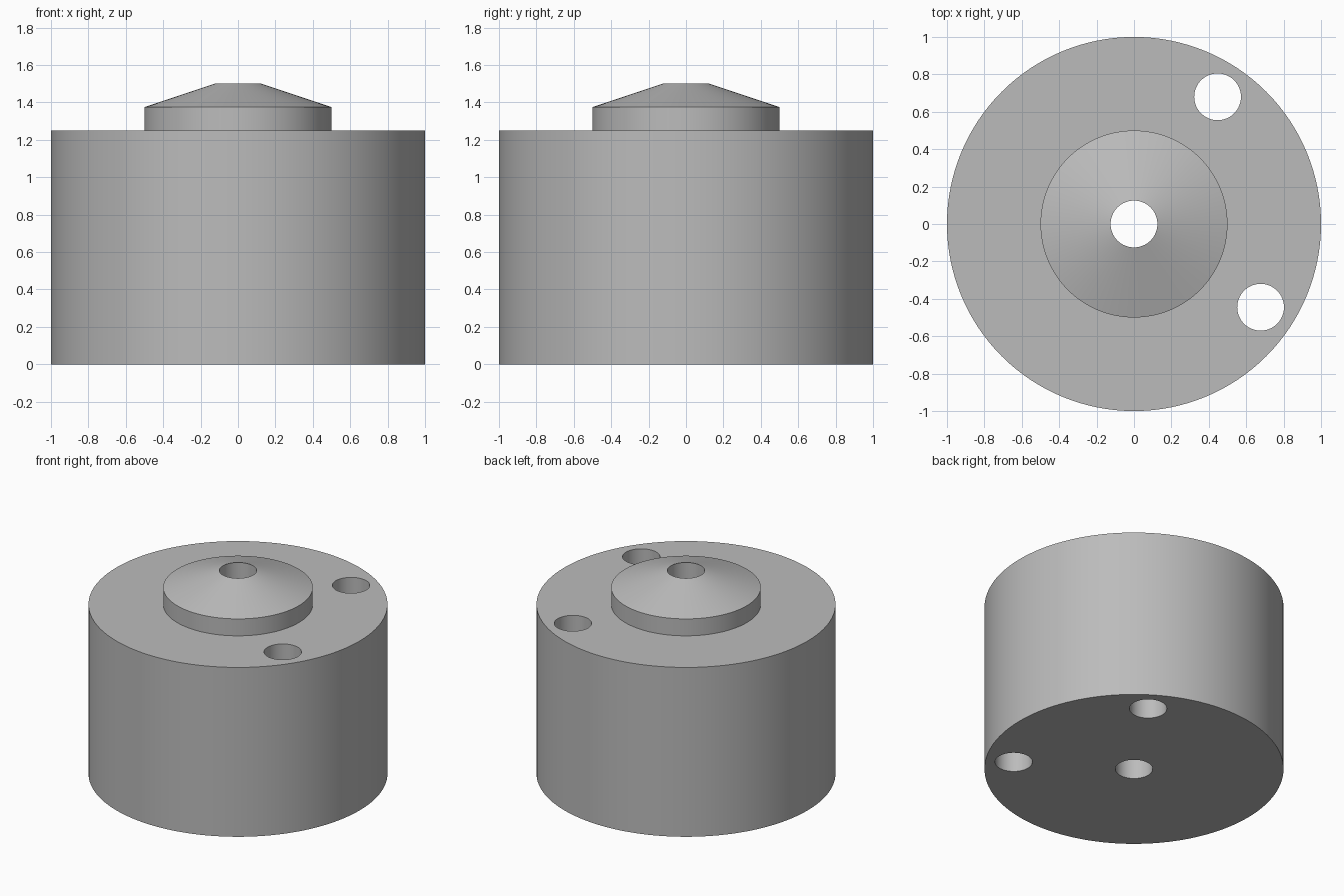
import bpy
import bmesh
from math import pi, radians
from mathutils import Matrix, Vector

cube = bpy.data.objects.get("Cube")
if cube:
    bpy.data.objects.remove(cube, do_unlink=True)

SEGMENTS = 128
HOLE_RADIUS = 0.125

# Plain grey for the whole part
grey = bpy.data.materials.new("grey")
grey.use_nodes = True
colour = (0.5, 0.5, 0.5, 1)
grey.diffuse_color = colour
grey.node_tree.nodes["Principled BSDF"].inputs["Base Color"].default_value = colour


def finish(name, bm):
    bmesh.ops.recalc_face_normals(bm, faces=bm.faces)
    mesh = bpy.data.meshes.new(name)
    bm.to_mesh(mesh)
    bm.free()
    mesh.materials.append(grey)
    obj = bpy.data.objects.new(name, mesh)
    bpy.context.collection.objects.link(obj)
    return obj


# Body with stepped conical boss and central bore, lathed from one closed profile
profile = [(HOLE_RADIUS, 0), (1, 0), (1, 1.25), (0.5, 1.25),
           (0.5, 1.375), (HOLE_RADIUS, 1.5)]
bm = bmesh.new()
verts = [bm.verts.new((r, 0, z)) for r, z in profile]
edges = [bm.edges.new((v, verts[(i + 1) % len(verts)])) for i, v in enumerate(verts)]
bmesh.ops.spin(bm, geom=verts + edges, cent=Vector(), axis=Vector((0, 0, 1)),
               angle=2 * pi, steps=SEGMENTS, use_merge=True)
bmesh.ops.remove_doubles(bm, verts=bm.verts, dist=0.0001)
body = finish("bored_body", bm)

# Two off-centre through holes
bm = bmesh.new()
for x, y in [(0.447, 0.68), (0.677, -0.445)]:
    bmesh.ops.create_cone(bm, cap_ends=True, segments=64, radius1=HOLE_RADIUS,
                          radius2=HOLE_RADIUS, depth=2,
                          matrix=Matrix.Translation((x, y, 0.6)))
cutter = finish("hole_cutter", bm)
cutter.hide_render = True

bpy.ops.object.select_all(action="DESELECT")
body.select_set(True)
bpy.context.view_layer.objects.active = body
cut = body.modifiers.new("through_holes", "BOOLEAN")
cut.operation = "DIFFERENCE"
cut.solver = "EXACT"
cut.object = cutter
bpy.ops.object.modifier_apply(modifier=cut.name)
bpy.data.objects.remove(cutter, do_unlink=True)

bpy.ops.object.shade_smooth_by_angle(angle=radians(15))
